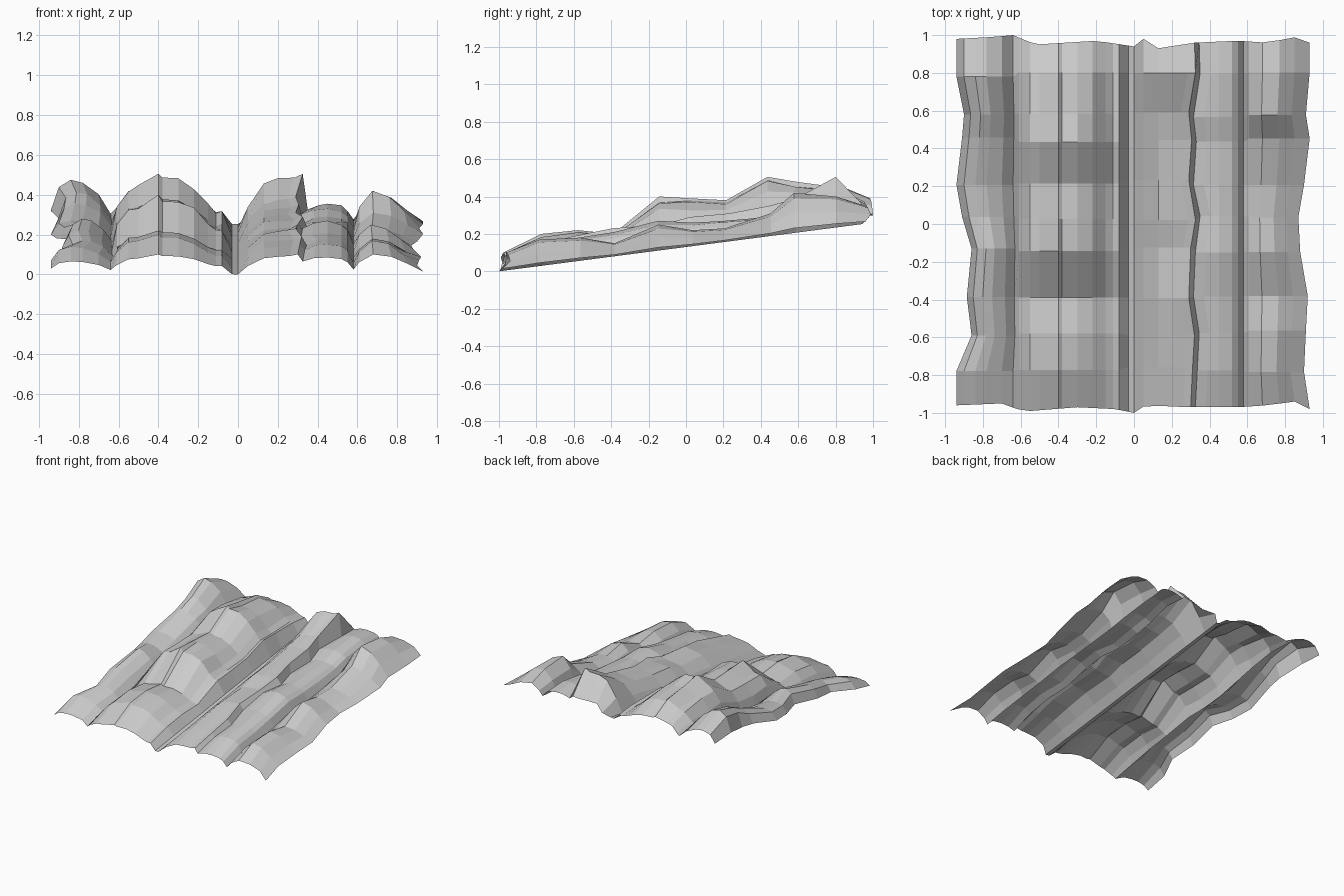
import bpy, bmesh, random

random.seed(4)

# Row positions from front to back, plus the sideways waviness of the edges and the middle ledge
ROWS = [-.97, -.77, -.58, -.39, -.14, .03, .22, .45, .58, .79, .97]
LEFT = [0, 0, .08, .055, .08, .03, 0, .03, .04, 0, 0]
RIGHT = [0, -.03, -.02, -.01, -.05, -.06, -.03, 0, -.02, 0, 0]
LEDGE = [-.01, 0, .01, -.02, -.01, .015, -.02, -.005, -.02, .015, .01]

# Each rock rib: cross-section (x, relative height) and crest height per row
RIBS = [
    ([(-.94, .4), (-.9, .85), (-.84, 1), (-.78, .95), (-.70, .7), (-.64, .3)],
     [.065, .14, .17, .22, .28, .25, .27, .36, .41, .475, .39]),
    ([(-.61, .45), (-.55, .75), (-.5, .8), (-.4, 1), (-.38, .92), (-.3, .9),
      (-.22, .75), (-.15, .5), (-.11, .4), (-.08, .4)],
     [.10, .20, .22, .20, .40, .39, .38, .505, .48, .45, .37]),
    ([(-.03, 0), (0, 0), (.05, .4), (.13, .8), (.2, .88), (.27, .92), (.31, 1)],
     [.10, .15, .19, .23, .25, .29, .31, .35, .39, .505, .34]),
    ([(.335, .75), (.39, .95), (.45, 1), (.52, .9), (.55, .7), (.58, .25)],
     [.085, .15, .18, .21, .27, .26, .27, .29, .33, .355, .34]),
    ([(.61, .6), (.68, 1), (.77, .88), (.85, .5), (.93, .12)],
     [.10, .17, .18, .15, .25, .22, .23, .31, .42, .40, .35]),
]

# Outline of the front and back rims (x, y offset)
FRONT = [(-.94, .01), (-.7, .02), (-.62, -.01), (-.55, -.02), (-.3, 0), (-.1, -.01),
         (0, -.03), (.06, .01), (.3, 0), (.55, 0), (.7, .01), (.85, .03), (.93, -.01)]
BACK = [(-.94, .01), (-.75, .02), (-.64, .03), (-.52, -.02), (-.2, 0), (0, -.03),
        (.05, .01), (.13, -.04), (.31, -.01), (.55, 0), (.7, -.01), (.86, .02), (.93, -.01)]


def lerp(points, x):
    for (x0, v0), (x1, v1) in zip(points, points[1:]):
        if x <= x1:
            return v0 + (v1 - v0) * (x - x0) / (x1 - x0)
    return points[-1][1]


# Rock slab: a grid of vertices joining all ribs
bm = bmesh.new()
grid = []
for r, y in enumerate(ROWS):
    inner = 0 < r < len(ROWS) - 1
    row = []
    for section, crest in RIBS:
        shift_y = random.uniform(-.015, .015) if inner else 0
        for x, h in section:
            yy = y + shift_y
            if r == 0:
                yy += lerp(FRONT, x)
            elif not inner:
                yy += lerp(BACK, x)
            ground = .13 * (yy + 1)
            h += random.uniform(-.04, .04) if inner and .3 < h < 1 else 0
            z = ground + h * (crest[r] - ground)
            edge = max(0, (-x - .6) / .34) * LEFT[r] + max(0, (x - .6) / .33) * RIGHT[r]
            if .25 < x < .4:
                edge += LEDGE[r]
            row.append(bm.verts.new((x + edge, yy, z)))
    grid.append(row)

for a, b in zip(grid, grid[1:]):
    for i in range(len(a) - 1):
        bm.faces.new((a[i], a[i + 1], b[i + 1], b[i]))

mesh = bpy.data.meshes.new("rock_slab")
bm.to_mesh(mesh)
bm.free()
rock = bpy.data.objects.new("rock_slab", mesh)
bpy.context.collection.objects.link(rock)
